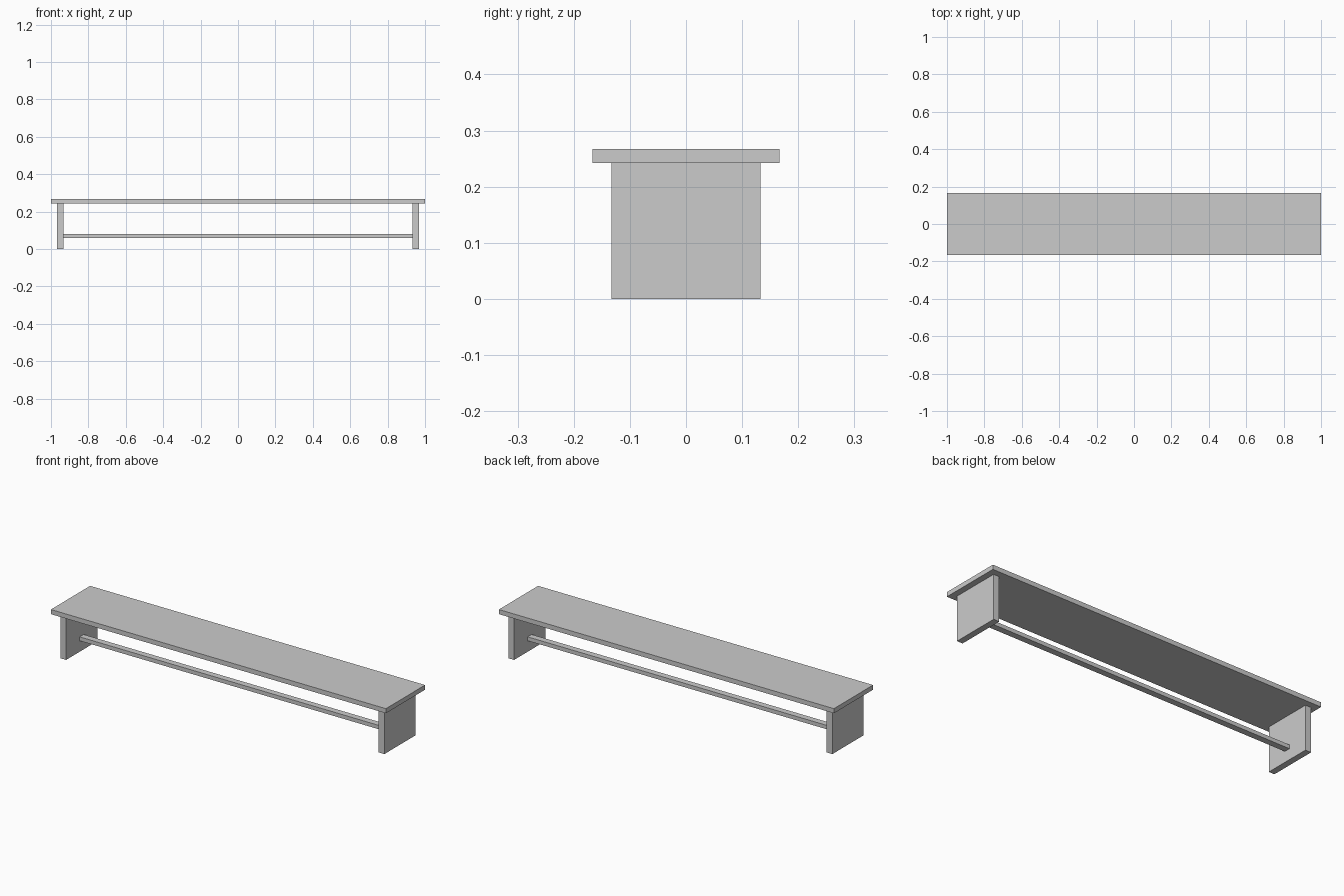
import bpy

cube = bpy.data.objects.get("Cube")
if cube:
    bpy.data.objects.remove(cube, do_unlink=True)

# Single plain grey finish
grey = bpy.data.materials.new("light_grey")
grey.use_nodes = True
colour = (0.6, 0.6, 0.6, 1)
grey.diffuse_color = colour
grey.node_tree.nodes["Principled BSDF"].inputs["Base Color"].default_value = colour


def box(name, low, high):
    """Add a box spanning two opposite corners."""
    centre = [(a + b) / 2 for a, b in zip(low, high)]
    bpy.ops.mesh.primitive_cube_add(size=1, location=centre)
    obj = bpy.context.object
    obj.name = name
    obj.scale = [b - a for a, b in zip(low, high)]
    bpy.ops.object.transform_apply(location=False, rotation=False, scale=True)
    obj.data.materials.append(grey)
    return obj


TOP_UNDERSIDE = 0.242
LEG_INNER, LEG_OUTER = 0.933, 0.967

# Long flat seat board
box("seat_board", (-1, -0.167, TOP_UNDERSIDE), (1, 0.167, 0.267))

# Panel legs at both ends
for side, sign in (("left", 1), ("right", -1)):
    xs = sorted((sign * LEG_INNER, sign * LEG_OUTER))
    box(side + "_leg_panel", (xs[0], -0.133, 0), (xs[1], 0.133, TOP_UNDERSIDE))

# Slim rail joining the legs
box("stretcher_rail", (-LEG_INNER, -0.017, 0.059), (LEG_INNER, 0.017, 0.08))
